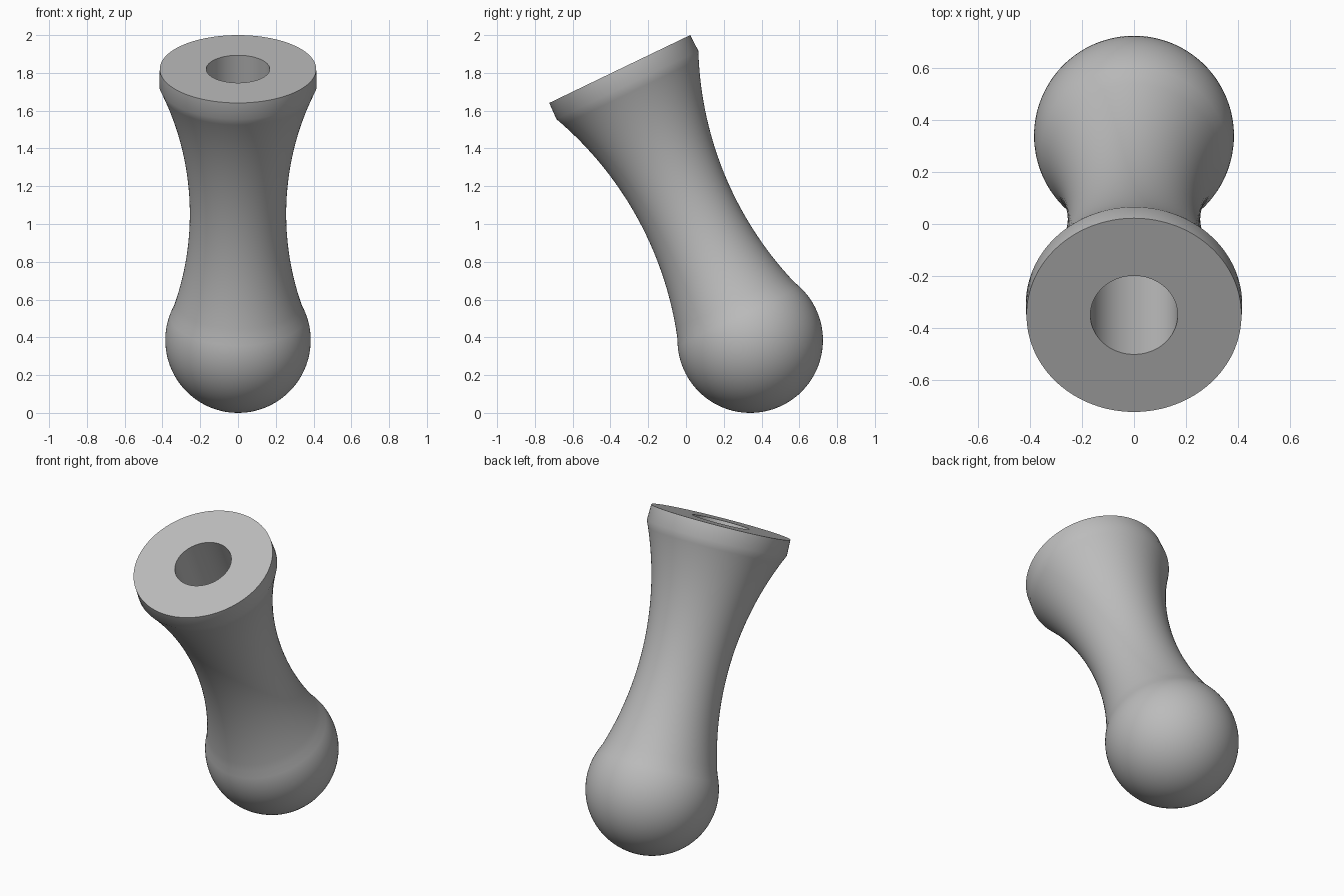
import bpy
import bmesh
from math import sin, cos, pi, sqrt, asin, radians
from mathutils import Matrix, Vector

cube = bpy.data.objects.get("Cube")
if cube:
    bpy.data.objects.remove(cube, do_unlink=True)

SEGMENTS = 128
BALL_R = 0.385
BALL_CENTRE = Vector((0, 0.34, BALL_R))
TILT = radians(25.7)
LENGTH = 1.593          # ball centre to flat end, along the axis
COLLAR_R, COLLAR_H = 0.414, 0.094
WAIST_T, WAIST_R, ARC_R = 0.741, 0.255, 1.856
NECK_T = 0.14           # where the ball meets the concave neck
BORE_R, BORE_DEPTH = 0.168, 1.0

grey = bpy.data.materials.new("plain grey")
grey.use_nodes = True
colour = (0.5, 0.5, 0.5, 1)
grey.diffuse_color = colour
grey.node_tree.nodes["Principled BSDF"].inputs["Base Color"].default_value = colour


def neck_radius(t):
    return WAIST_R + ARC_R - sqrt(ARC_R ** 2 - (t - WAIST_T) ** 2)


# Profile of (radius, height along axis): ball, neck, collar, bore
profile = []
end_angle = asin(NECK_T / BALL_R)
for i in range(29):
    a = -pi / 2 + (end_angle + pi / 2) * i / 28
    profile.append((BALL_R * cos(a), BALL_R * sin(a)))
neck_end = LENGTH - COLLAR_H
for i in range(1, 33):
    t = NECK_T + (neck_end - NECK_T) * i / 32
    profile.append((neck_radius(t), t))
profile += [(COLLAR_R, LENGTH), (BORE_R, LENGTH),
            (BORE_R, LENGTH - BORE_DEPTH), (0, LENGTH - BORE_DEPTH)]

# Revolve the profile around the axis
bm = bmesh.new()
verts = [bm.verts.new((r, 0, t)) for r, t in profile]
edges = [bm.edges.new(pair) for pair in zip(verts, verts[1:])]
bmesh.ops.spin(bm, geom=verts + edges, cent=(0, 0, 0), axis=(0, 0, 1),
               angle=2 * pi, steps=SEGMENTS)
bmesh.ops.remove_doubles(bm, verts=bm.verts, dist=0.0005)
bmesh.ops.recalc_face_normals(bm, faces=bm.faces)

# Lean the handle forward
bmesh.ops.transform(bm, verts=bm.verts,
                    matrix=Matrix.Translation(BALL_CENTRE) @ Matrix.Rotation(TILT, 4, 'X'))
mesh = bpy.data.meshes.new("ball_end_handle")
bm.to_mesh(mesh)
bm.free()
mesh.materials.append(grey)

handle = bpy.data.objects.new("ball_end_handle", mesh)
bpy.context.collection.objects.link(handle)
bpy.context.view_layer.objects.active = handle
handle.select_set(True)
bpy.ops.object.shade_smooth_by_angle(angle=radians(30))
